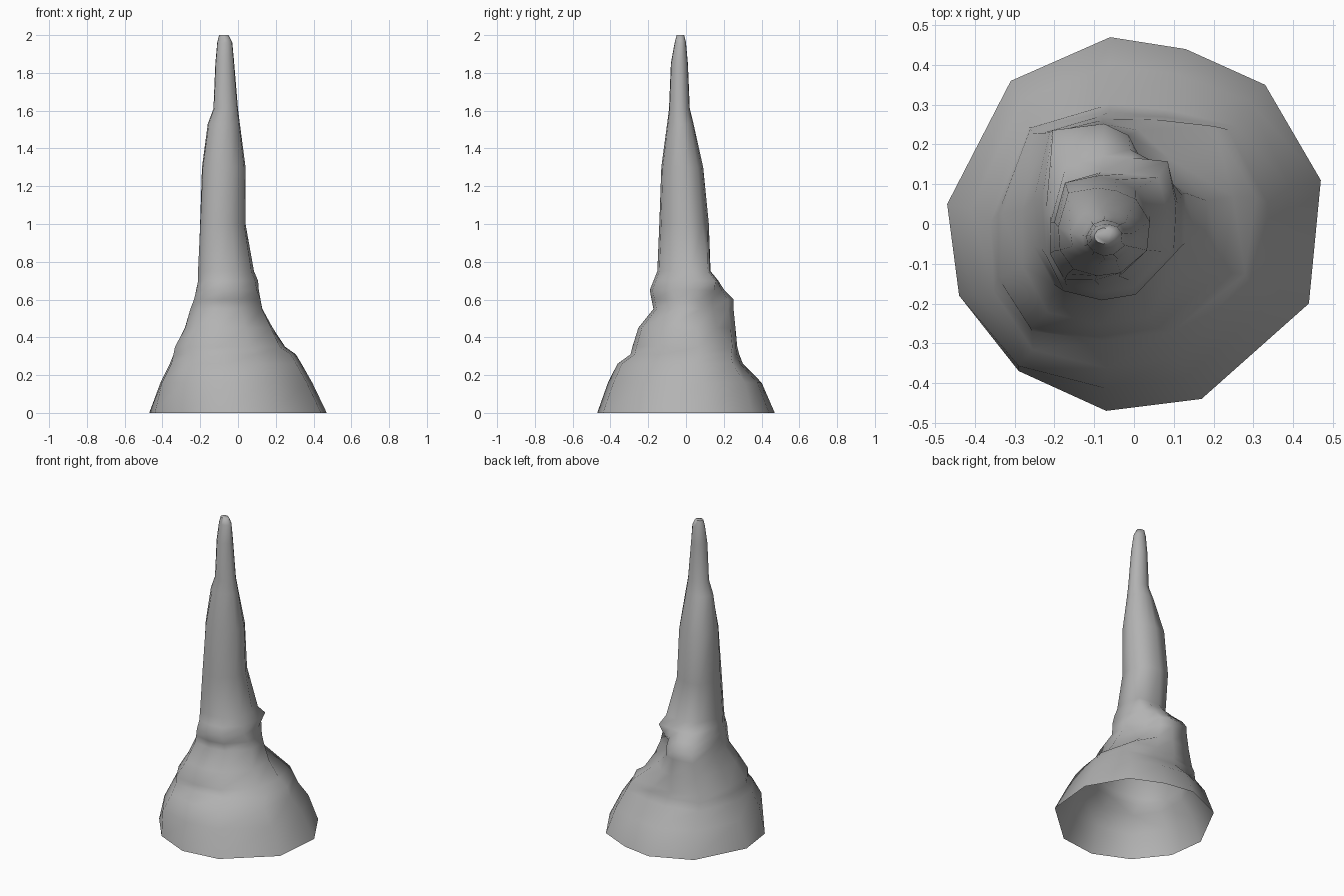
import bpy
import bmesh
import math
from mathutils import Vector

default_cube = bpy.data.objects.get("Cube")
if default_cube:
    bpy.data.objects.remove(default_cube, do_unlink=True)

# One plain stone colour
stone = bpy.data.materials.new("grey_stone")
stone.use_nodes = True
stone_colour = (0.45, 0.45, 0.45, 1.0)
stone.diffuse_color = stone_colour
stone.node_tree.nodes["Principled BSDF"].inputs["Base Color"].default_value = stone_colour

# Irregular eleven-sided footprint, scaled to fit every level (hundredths)
FOOTPRINT = [(47, 11), (33, 35), (13, 44), (-6, 47), (-31, 36), (-47, 5),
             (-44, -18), (-29, -37), (-7, -47), (17, -44), (44, -20)]
HALF_WIDTH = 47

# Corners that swell or shrink, in the order of each level's last three values
CORNERS = [(1, 1), (-1, 1), (-1, -1)]

# Levels of the spire: height, left-right extents, front-back extents,
# then the swelling of the back left, back right and front right corners
LEVELS = [
    (0, -47, 47, -47, 47, 0, 0, 0),
    (16, -41, 39, -41, 40, 2, 1, 5),
    (26, -36, 33, -36, 30, 4, 3, 4),
    (31, -34, 30, -29, 28, 4, 4, 6),
    (35, -33, 24, -28, 27, 6, 3, 6),
    (45, -28, 19, -25, 26, -4, 4, 4),
    (55, -25, 14, -17, 25, -7, 4, 4),
    (60, -23, 13, -18, 25, -7, 5, 4),
    (65, -22, 11, -19, 20, 0, 6, 3),
    (70, -21, 10, -17, 17, 4, 2, 3),
    (75, -21, 8, -15, 13, 3, 0, 3),
    (100, -20, 4, -14, 12, 0, 2, 2),
    (130, -19, 4, -13, 9, 0, 2, 1),
    (153, -16, 1, -10, 4, 0, 0, 0),
    (161, -13, 0, -9, 2, 0, 0, 0),
    (185, -12, -2, -8, 1, 0, 0, 0),
    (196, -11, -3, -6, 0, 0, 0, 0),
    (200, -10, -5, -5, -1, 0, 0, 0),
]


def level_points(height, x_min, x_max, y_min, y_max, *swells):
    """Fit the footprint inside the extents, then swell its corners."""
    centre = Vector(((x_min + x_max) / 2, (y_min + y_max) / 2, height))
    half_x, half_y = (x_max - x_min) / 2, (y_max - y_min) / 2
    points = []
    for px, py in FOOTPRINT:
        ux, uy = px / HALF_WIDTH, py / HALF_WIDTH
        point = centre + Vector((ux * half_x, uy * half_y, 0))
        for (sx, sy), swell in zip(CORNERS, swells):
            if ux * sx > 0 and uy * sy > 0:
                weight = (2 * ux * uy) ** 2
                point += Vector((sx, sy, 0)).normalized() * swell * weight
        points.append(point / 100)
    return points


def loft(name, levels, material):
    """Skin the levels into one open-bottomed shell with a small cap."""
    bm = bmesh.new()
    rings = [[bm.verts.new(p) for p in level_points(*level)] for level in levels]
    sides = len(FOOTPRINT)
    for lower, upper in zip(rings, rings[1:]):
        for i in range(sides):
            j = (i + 1) % sides
            bm.faces.new((lower[i], lower[j], upper[j], upper[i]))
    bm.faces.new(rings[-1])
    mesh = bpy.data.meshes.new(name)
    bm.to_mesh(mesh)
    bm.free()
    mesh.materials.append(material)
    shell = bpy.data.objects.new(name, mesh)
    bpy.context.collection.objects.link(shell)
    return shell


# Rock spire, smooth shaded with the steepest breaks kept sharp
spire = loft("rock_spire", LEVELS, stone)
bpy.ops.object.select_all(action="DESELECT")
spire.select_set(True)
bpy.context.view_layer.objects.active = spire
bpy.ops.object.shade_smooth_by_angle(angle=math.radians(75))
